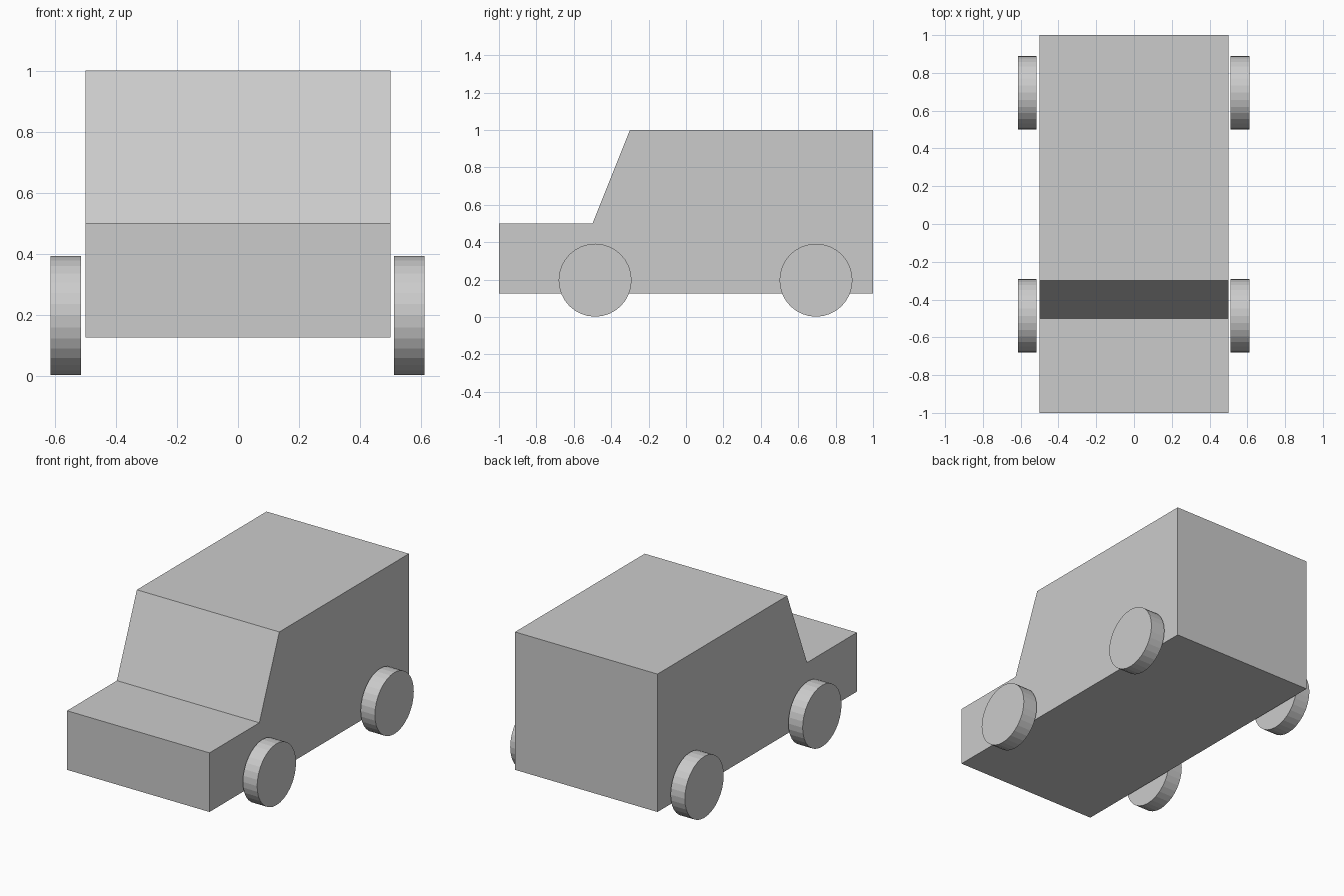
import bpy, bmesh
from math import pi

if "Cube" in bpy.data.objects:
    bpy.data.objects.remove(bpy.data.objects["Cube"])

# Body: side profile (y, z) extruded across the width
PROFILE = [(-1, 0.125), (1, 0.125), (1, 1), (-0.3, 1), (-0.5, 0.5), (-1, 0.5)]
bm = bmesh.new()
side = bm.faces.new([bm.verts.new((-0.5, y, z)) for y, z in PROFILE])
ext = bmesh.ops.extrude_face_region(bm, geom=[side], use_keep_orig=True)
moved = [g for g in ext["geom"] if isinstance(g, bmesh.types.BMVert)]
bmesh.ops.translate(bm, verts=moved, vec=(1, 0, 0))
bmesh.ops.recalc_face_normals(bm, faces=bm.faces)
mesh = bpy.data.meshes.new("body")
bm.to_mesh(mesh)
bm.free()
bpy.context.collection.objects.link(bpy.data.objects.new("body", mesh))


# Wheels: flat-shaded discs just clear of the body sides
def wheel(name, x, y):
    bpy.ops.mesh.primitive_cylinder_add(
        vertices=32, radius=0.195, depth=0.1,
        location=(x, y, 0.197), rotation=(0, pi / 2, 0))
    bpy.context.object.name = name


for end, y in (("front", -0.486), ("rear", 0.695)):
    for hand, x in (("left", -0.565), ("right", 0.561)):
        wheel(f"{end}_{hand}_wheel", x, y)
